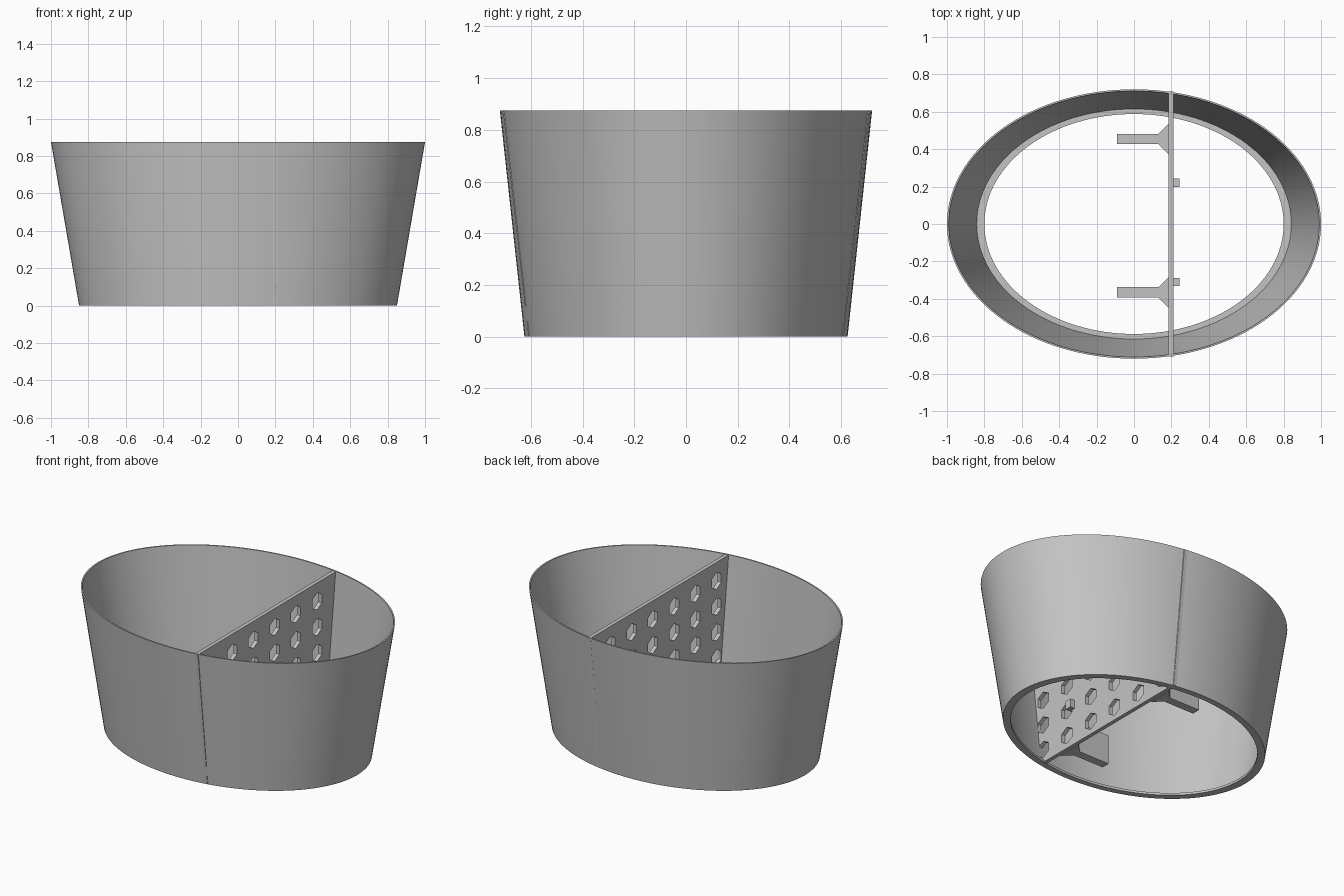
import bpy, bmesh, math

if "Cube" in bpy.data.objects:
    bpy.data.objects.remove(bpy.data.objects["Cube"])

grey = bpy.data.materials.new("plain grey")
grey.diffuse_color = (0.55, 0.55, 0.55, 1)
grey.use_nodes = True
grey.node_tree.nodes["Principled BSDF"].inputs["Base Color"].default_value = grey.diffuse_color


def make(name, bm):
    bmesh.ops.recalc_face_normals(bm, faces=bm.faces)
    me = bpy.data.meshes.new(name)
    bm.to_mesh(me)
    bm.free()
    me.materials.append(grey)
    ob = bpy.data.objects.new(name, me)
    bpy.context.collection.objects.link(ob)
    return ob


def prism(bm, points, offset):
    """Extrude a closed outline along an offset vector."""
    a = [bm.verts.new(p) for p in points]
    b = [bm.verts.new([c + d for c, d in zip(p, offset)]) for p in points]
    bm.faces.new(a)
    bm.faces.new(b[::-1])
    n = len(a)
    for i in range(n):
        j = (i + 1) % n
        bm.faces.new((a[i], b[i], b[j], a[j]))


# Oval shell: thin leaning wall with a narrow lip at its open bottom
SEG = 128
profile = [(0.85, 0.625, 0), (1.0, 0.72, 0.875), (0.991, 0.711, 0.875),
           (0.841, 0.615, 0.015), (0.80, 0.588, 0.015), (0.80, 0.588, 0)]
bm = bmesh.new()
rings = []
for rx, ry, z in profile:
    angles = [2 * math.pi * i / SEG for i in range(SEG)]
    rings.append([bm.verts.new((rx * math.cos(a), ry * math.sin(a), z)) for a in angles])
for k, ring in enumerate(rings):
    nxt = rings[(k + 1) % len(rings)]
    for i in range(SEG):
        j = (i + 1) % SEG
        bm.faces.new((ring[i], ring[j], nxt[j], nxt[i]))
shell = make("oval_shell", bm)
bpy.context.view_layer.objects.active = shell
shell.select_set(True)
bpy.ops.object.shade_smooth_by_angle(angle=math.radians(30))
shell.select_set(False)

# Upright divider across the shell
X0, X1 = 0.185, 0.21
bm = bmesh.new()
prism(bm, [(X0, -0.61, 0.004), (X0, 0.61, 0.004), (X0, 0.708, 0.873), (X0, -0.708, 0.873)],
      (X1 - X0, 0, 0))
divider = make("divider", bm)

# Grid of six-sided drain holes through the divider
bm = bmesh.new()
for col in range(6):
    for row in range(5):
        y, z, r = -0.575 + 0.216 * col, 0.09 + 0.166 * row, 0.055
        hexagon = [(X0 - 0.05, y + r * math.sin(math.pi * i / 3), z + r * math.cos(math.pi * i / 3))
                   for i in range(6)]
        prism(bm, hexagon, (0.12, 0, 0))
cutter = make("hole_cutter", bm)
cutter.hide_render = True
cut = divider.modifiers.new("holes", 'BOOLEAN')
cut.operation = 'DIFFERENCE'
cut.solver = 'EXACT'
cut.object = cutter
bpy.context.view_layer.objects.active = divider
bpy.ops.object.modifier_apply(modifier=cut.name)
bpy.data.objects.remove(cutter)

# Two support feet, each an arm with a flared root and a peg through the divider
for side, y, peg_y in (("back", 0.455, 0.22), ("front", -0.365, -0.31)):
    bm = bmesh.new()
    w = 0.027
    prism(bm, [(-0.09, y - w, 0), (0.13, y - w, 0), (X0, y - 0.082, 0),
               (X0, y + 0.082, 0), (0.13, y + w, 0), (-0.09, y + w, 0)], (0, 0, 0.19))
    make(side + "_foot", bm)
    bm = bmesh.new()
    h = 0.022
    prism(bm, [(X0, peg_y - h, 0.24), (X0, peg_y + h, 0.24),
               (X0, peg_y + h, 0.295), (X0, peg_y - h, 0.295)], (0.057, 0, 0))
    make(side + "_peg", bm)
